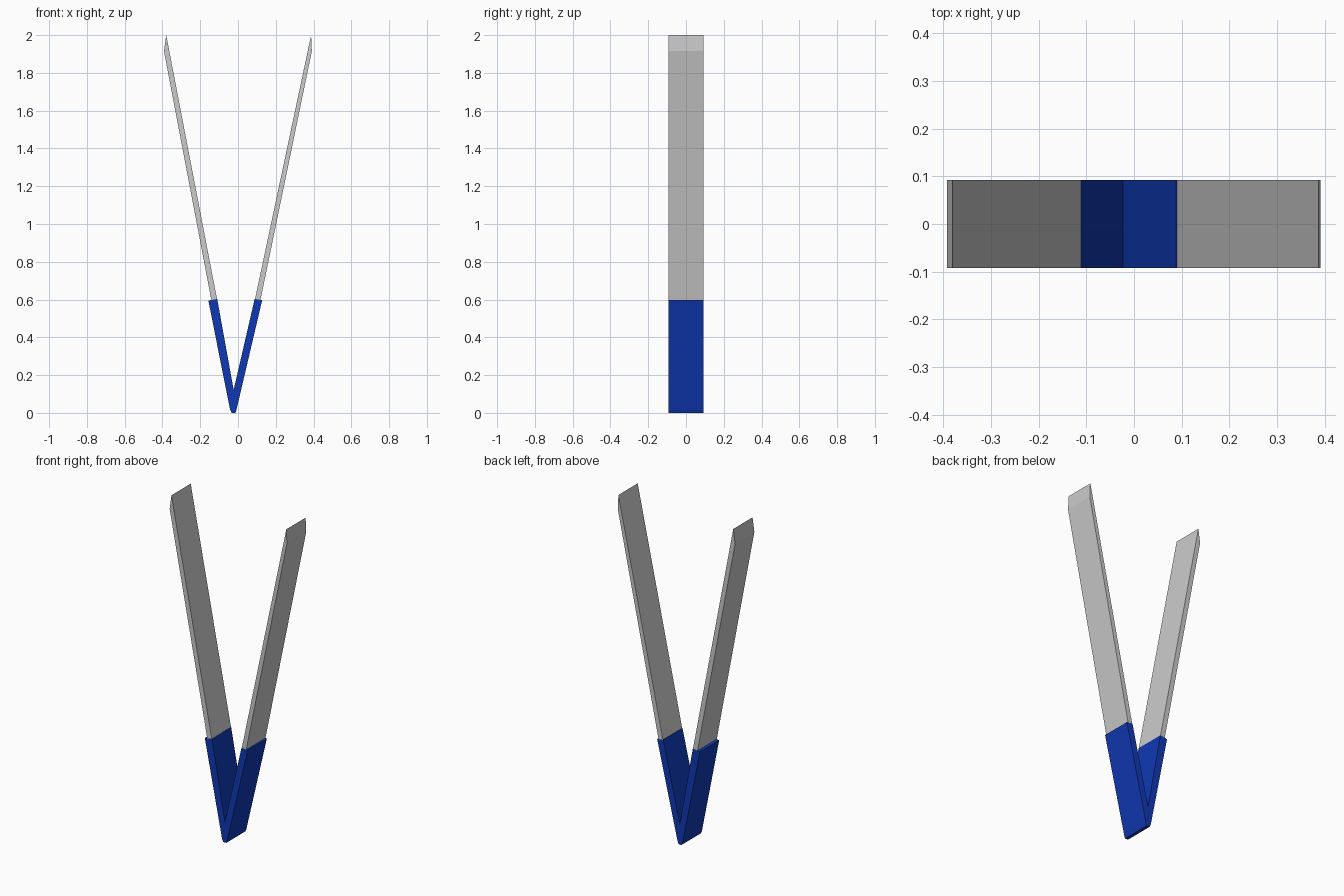
import bpy, bmesh

if "Cube" in bpy.data.objects:
    bpy.data.objects.remove(bpy.data.objects["Cube"])

HALF_WIDTH = 0.092


def extrude_profile(name, points, half=HALF_WIDTH, material=None):
    """Extrude an x/z outline symmetrically along y."""
    bm = bmesh.new()
    face = bm.faces.new([bm.verts.new((x, -half, z)) for x, z in points])
    result = bmesh.ops.extrude_face_region(bm, geom=[face])
    verts = [v for v in result["geom"] if isinstance(v, bmesh.types.BMVert)]
    bmesh.ops.translate(bm, verts=verts, vec=(0, 2 * half, 0))
    bmesh.ops.recalc_face_normals(bm, faces=bm.faces)
    mesh = bpy.data.meshes.new(name)
    bm.to_mesh(mesh)
    bm.free()
    obj = bpy.data.objects.new(name, mesh)
    bpy.context.collection.objects.link(obj)
    if material:
        mesh.materials.append(material)
    return obj


blue = bpy.data.materials.new("blue_grip")
blue.diffuse_color = (0.005, 0.04, 0.45, 1)
blue.use_nodes = True
blue.node_tree.nodes["Principled BSDF"].inputs["Base Color"].default_value = blue.diffuse_color

# V-shaped grip with a small chamfered foot
extrude_profile("grip", [
    (-0.157, 0.595), (-0.042, 0.017), (-0.034, 0.0), (-0.014, 0.0),
    (-0.008, 0.017), (0.128, 0.597), (0.088, 0.603), (-0.023, 0.122),
    (-0.110, 0.603),
], material=blue)

# Thin arms, each with a tip bevelled on the outside
extrude_profile("left_arm", [
    (-0.141, 0.597), (-0.111, 0.602), (-0.380, 2.0), (-0.392, 1.915),
])
extrude_profile("right_arm", [
    (0.090, 0.602), (0.119, 0.598), (0.391, 1.915), (0.387, 2.0),
])
